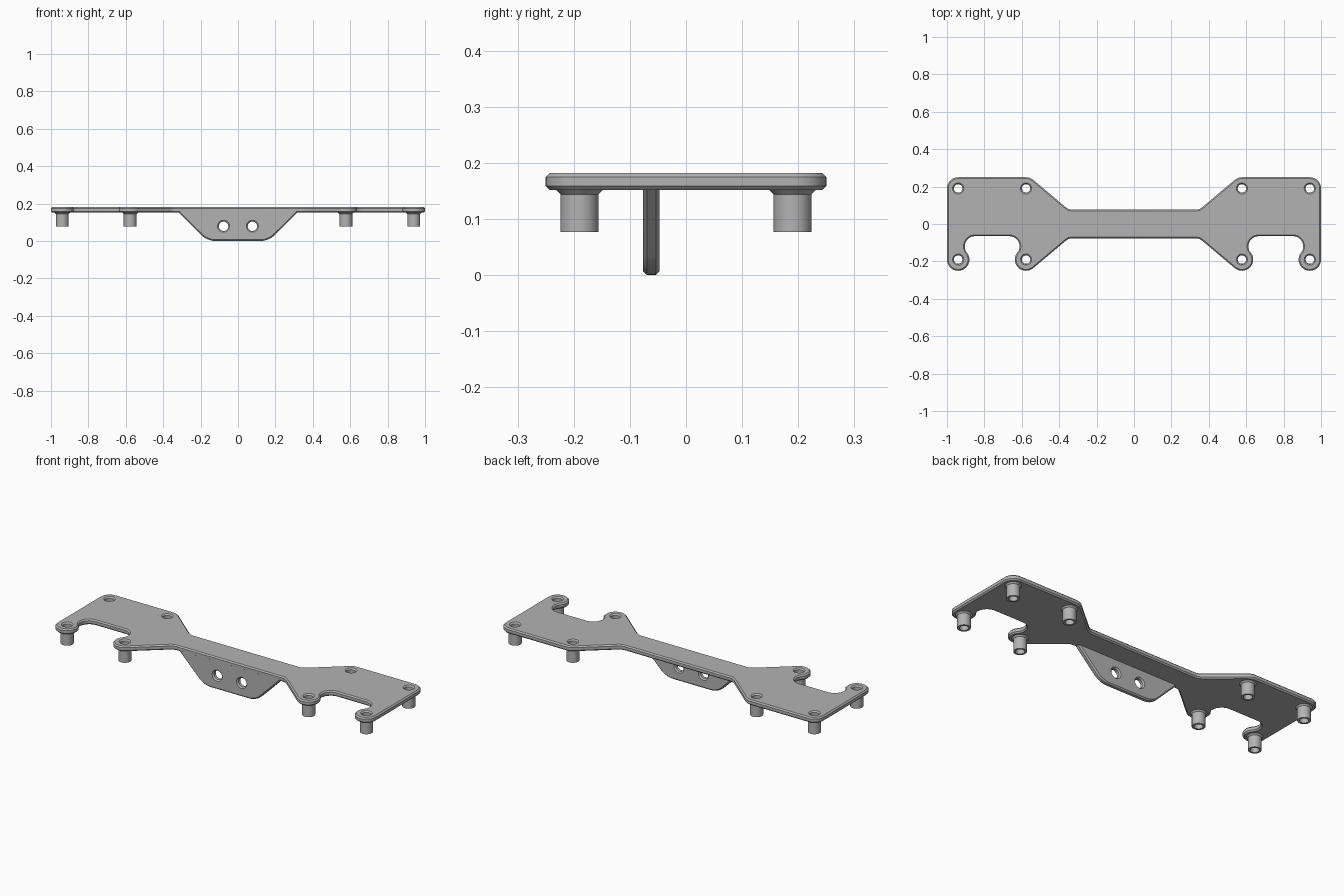
import bpy
import bmesh
from math import sin, cos, radians, pi
from mathutils import Matrix

if "Cube" in bpy.data.objects:
    bpy.data.objects.remove(bpy.data.objects["Cube"])

# Single material
grey = bpy.data.materials.new("mid grey")
grey.use_nodes = True
COLOR = (0.45, 0.45, 0.45, 1)
grey.diffuse_color = COLOR
grey.node_tree.nodes["Principled BSDF"].inputs["Base Color"].default_value = COLOR

CHAMFER = 0.007
OUTER_X, INNER_X, HOLE_Y = 0.94, 0.577, 0.19
LOBE, NOTCH, NOTCH_Y = 0.06, 0.055, -0.12


def arc(cx, cy, r, start, end, n=12):
    """Points along an arc, angles in degrees."""
    steps = [radians(start + (end - start) * i / n) for i in range(n + 1)]
    return [(cx + r * cos(a), cy + r * sin(a)) for a in steps]


def finish(obj):
    bpy.ops.object.select_all(action='DESELECT')
    obj.select_set(True)
    bpy.context.view_layer.objects.active = obj
    if obj.type == 'CURVE':
        bpy.ops.object.convert(target='MESH')
        obj = bpy.context.object
    bm = bmesh.new()
    bm.from_mesh(obj.data)
    bmesh.ops.remove_doubles(bm, verts=bm.verts, dist=0.0002)
    bmesh.ops.recalc_face_normals(bm, faces=bm.faces)
    bm.to_mesh(obj.data)
    bm.free()
    obj.data.materials.clear()
    obj.data.materials.append(grey)
    bpy.ops.object.shade_smooth_by_angle(angle=radians(30))
    return obj


def chamfered_sheet(name, loops, thickness, matrix):
    """Filled outline with holes, chamfered on both sides."""
    curve = bpy.data.curves.new(name, 'CURVE')
    curve.dimensions = '2D'
    curve.fill_mode = 'BOTH'
    curve.extrude = thickness / 2 - CHAMFER
    curve.bevel_depth = CHAMFER
    curve.bevel_resolution = 0
    curve.offset = -CHAMFER
    for loop in loops:
        spline = curve.splines.new('POLY')
        spline.points.add(len(loop) - 1)
        for point, (x, y) in zip(spline.points, loop):
            point.co = (x, y, 0, 1)
        spline.use_cyclic_u = True
    obj = bpy.data.objects.new(name, curve)
    bpy.context.collection.objects.link(obj)
    obj.matrix_world = matrix
    return finish(obj)


def circle(x, y, r, n=32):
    return arc(x, y, r, 0, 360 - 360 / n, n - 1)


# Mounting plate: right half outline, mirrored to the left
neck = [(0.335, 0.077), (0.35, 0.08), (0.363, 0.088)]
half = [(x, -y) for x, y in neck]
half += arc(INNER_X, -HOLE_Y, LOBE, 230, 398, 20)
half += arc(INNER_X + 0.09, NOTCH_Y, NOTCH, 218, 90)[1:]
half += arc(OUTER_X - 0.09, NOTCH_Y, NOTCH, 90, -38)
half += arc(OUTER_X, -HOLE_Y, LOBE, 142, 360, 24)[1:]
half += arc(OUTER_X, HOLE_Y, LOBE, 0, 90)
half += arc(INNER_X, HOLE_Y, LOBE, 90, 130, 5)
half += neck[::-1]
outline = half + [(-x, y) for x, y in reversed(half)]

posts = [(sx * x, sy * HOLE_Y) for sx in (-1, 1) for x in (INNER_X, OUTER_X) for sy in (-1, 1)]
holes = [circle(x, y, 0.023 + 0) for x, y in posts]
chamfered_sheet("mounting_plate", [outline] + holes, 0.03, Matrix.Translation((0, 0, 0.167)))

# Hanging tab, flush with the front edge of the neck
side = arc(0.118, 0.113, 0.113, 270, 315, 10) + [(0.318, 0.153), (0.318, 0.181)]
tab = side + [(-x, z) for x, z in reversed(side)]
upright = Matrix.Translation((0, -0.0618, 0)) @ Matrix.Rotation(pi / 2, 4, 'X')
chamfered_sheet("hanging_tab", [tab] + [circle(s * 0.077, 0.079, 0.025) for s in (-1, 1)], 0.03, upright)


# Hollow standoffs with a flared collar under the plate
def standoff(name, x, y):
    profile = [(0.042, 0.155), (0.042, 0.152), (0.034, 0.144), (0.034, 0.077), (0.0225, 0.077), (0.0225, 0.165)]
    bm = bmesh.new()
    verts = [bm.verts.new((r, 0, z)) for r, z in profile]
    edges = [bm.edges.new(pair) for pair in zip(verts, verts[1:])]
    bmesh.ops.spin(bm, geom=verts + edges, cent=(0, 0, 0), axis=(0, 0, 1), angle=2 * pi, steps=32)
    mesh = bpy.data.meshes.new(name)
    bm.to_mesh(mesh)
    bm.free()
    obj = bpy.data.objects.new(name, mesh)
    bpy.context.collection.objects.link(obj)
    obj.location = (x, y, 0)
    finish(obj)


for i, (x, y) in enumerate(posts):
    standoff(f"standoff_{i + 1}", x, y)
